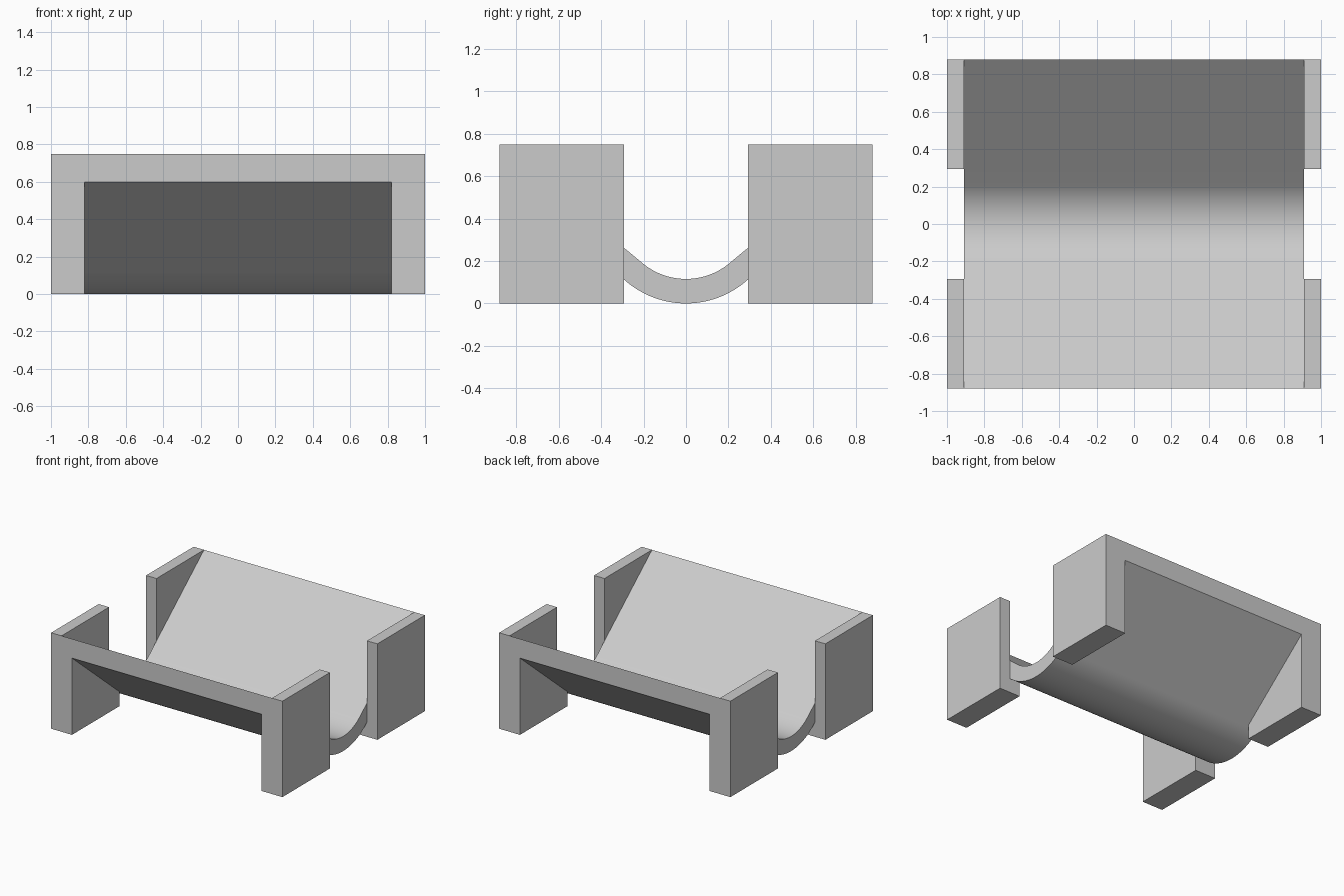
import bpy, bmesh, math

old = bpy.data.objects.get("Cube")
if old:
    bpy.data.objects.remove(old, do_unlink=True)

GREY = (0.6, 0.6, 0.6, 1)
mat = bpy.data.materials.new("plain grey")
mat.use_nodes = True
mat.diffuse_color = GREY
mat.node_tree.nodes["Principled BSDF"].inputs["Base Color"].default_value = GREY

HALF_Y, HEIGHT, GAP, INNER = 0.88, 0.75, 0.293, 0.91
SLOPE = 0.83
ANGLE = math.atan(SLOPE)


def prism(name, profile, x0, x1):
    """Extrude a (y, z) outline along x."""
    bm = bmesh.new()
    face = bm.faces.new([bm.verts.new((x0, y, z)) for y, z in profile])
    out = bmesh.ops.extrude_face_region(bm, geom=[face])
    moved = [v for v in out["geom"] if isinstance(v, bmesh.types.BMVert)]
    bmesh.ops.translate(bm, verts=moved, vec=(x1 - x0, 0, 0))
    bmesh.ops.recalc_face_normals(bm, faces=bm.faces)
    mesh = bpy.data.meshes.new(name)
    bm.to_mesh(mesh)
    bm.free()
    mesh.materials.append(mat)
    obj = bpy.data.objects.new(name, mesh)
    bpy.context.collection.objects.link(obj)
    return obj


def valley(z_end, centre, radius, steps=28):
    """Straight slopes meeting in a tangent arc."""
    arc = [(radius * math.sin(a), centre - radius * math.cos(a))
           for a in (ANGLE * (2 * i / steps - 1) for i in range(steps + 1))]
    return [(-HALF_Y, z_end)] + arc + [(HALF_Y, z_end)]


# Curved trough: two concentric valleys
z_under = 0.60
c = math.cos(ANGLE)
drop = z_under - SLOPE * HALF_Y
r_out = -drop * c / (1 - c)
r_in = (r_out - (HEIGHT - SLOPE * HALF_Y)) * c
under = valley(z_under, r_out, r_out)
top = valley(HEIGHT, r_out, r_in)
trough = prism("trough_stand", under + top[::-1], -INNER, INNER)

# Four corner side plates, each with a thicker foot below the trough
parts = []
for sx in (-1, 1):
    for sy in (-1, 1):
        plate = [(sy * GAP, 0), (sy * HALF_Y, 0), (sy * HALF_Y, HEIGHT), (sy * GAP, HEIGHT)]
        mid = z_under + 0.07
        foot = [(sy * GAP, 0), (sy * HALF_Y, 0), (sy * HALF_Y, mid),
                (sy * GAP, mid - SLOPE * (HALF_Y - GAP))]
        parts.append(prism("side_plate", plate, sx * INNER, sx))
        parts.append(prism("foot", foot, sx * 0.82, sx * 0.95))

# Merge into one clean solid
bpy.context.view_layer.objects.active = trough
trough.select_set(True)
for part in parts:
    mod = trough.modifiers.new("join", 'BOOLEAN')
    mod.operation, mod.solver, mod.object = 'UNION', 'EXACT', part
    bpy.ops.object.modifier_apply(modifier=mod.name)
    bpy.data.objects.remove(part, do_unlink=True)
bpy.ops.object.shade_smooth_by_angle(angle=math.radians(25))
